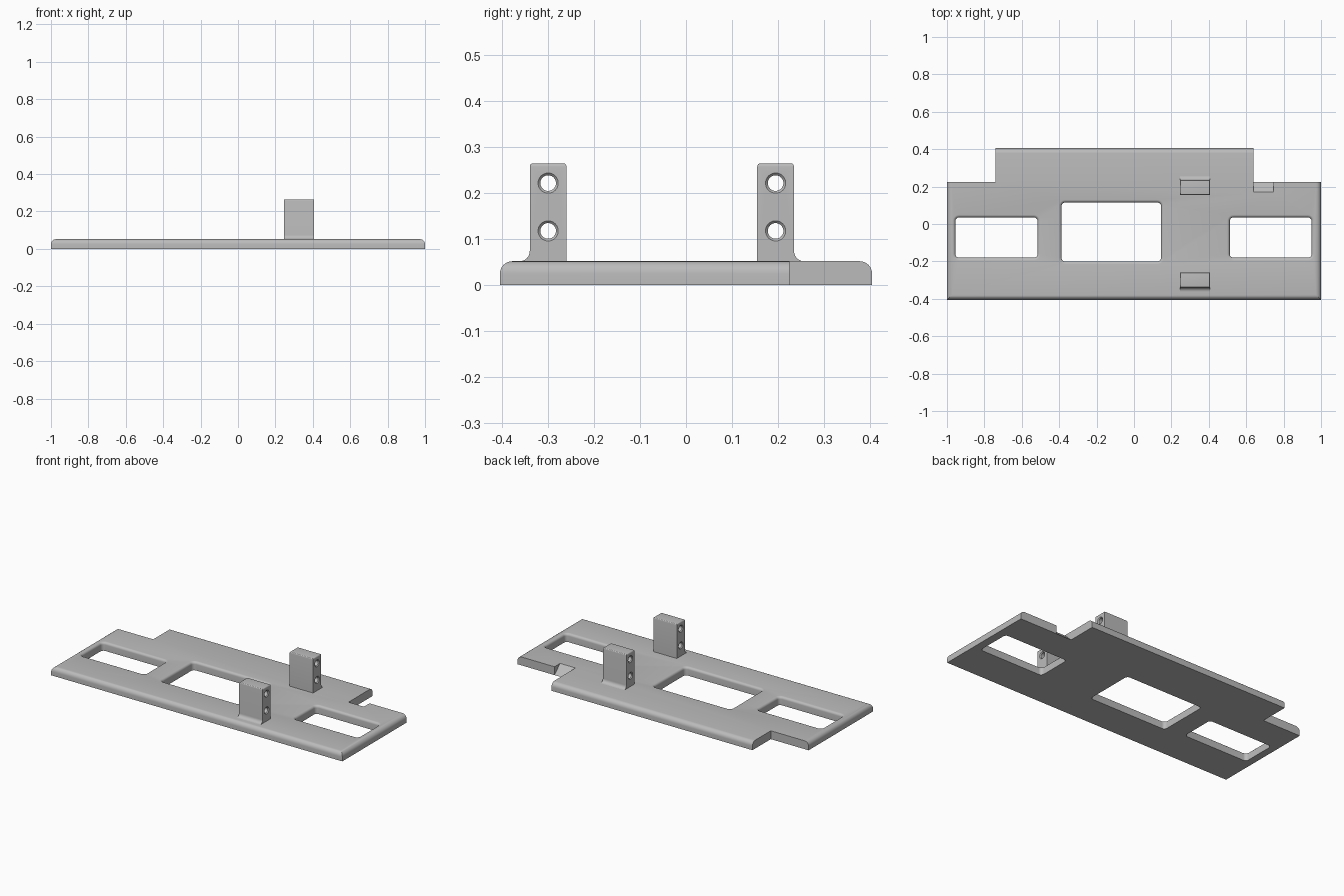
import bpy, bmesh, math
from mathutils import Vector

if "Cube" in bpy.data.objects:
    bpy.data.objects.remove(bpy.data.objects["Cube"], do_unlink=True)

THICK = 0.052
grey = bpy.data.materials.new("plain grey")
grey.use_nodes = True
grey.diffuse_color = (0.5, 0.5, 0.5, 1)
grey.node_tree.nodes["Principled BSDF"].inputs["Base Color"].default_value = (0.5, 0.5, 0.5, 1)


def finish(bm, name):
    bmesh.ops.recalc_face_normals(bm, faces=bm.faces)
    mesh = bpy.data.meshes.new(name)
    bm.to_mesh(mesh)
    bm.free()
    mesh.materials.append(grey)
    obj = bpy.data.objects.new(name, mesh)
    bpy.context.collection.objects.link(obj)
    return obj


def prism(points, direction):
    """Extrude a closed outline along a direction."""
    bm = bmesh.new()
    face = bm.faces.new([bm.verts.new(p) for p in points])
    out = bmesh.ops.extrude_face_region(bm, geom=[face])
    moved = [v for v in out["geom"] if isinstance(v, bmesh.types.BMVert)]
    bmesh.ops.translate(bm, verts=moved, vec=direction)
    bmesh.ops.recalc_face_normals(bm, faces=bm.faces)
    return bm


def loft(rings, name):
    """Join equal rings of points into a capped solid."""
    bm = bmesh.new()
    loops = [[bm.verts.new(p) for p in ring] for ring in rings]
    n = len(loops[0])
    for a, b in zip(loops, loops[1:]):
        for i in range(n):
            j = (i + 1) % n
            bm.faces.new((a[i], a[j], b[j], b[i]))
    bm.faces.new(loops[0])
    bm.faces.new(loops[-1])
    return finish(bm, name)


def round_edges(bm, rule, radius, segments):
    edges = [e for e in bm.edges if rule(e.verts[0].co, e.verts[1].co)]
    bmesh.ops.bevel(bm, geom=edges, offset=radius, segments=segments,
                    profile=0.5, affect='EDGES', clamp_overlap=True)


def cut(obj, cutter):
    cutter.hide_render = True
    mod = obj.modifiers.new("cut", 'BOOLEAN')
    mod.object = cutter
    mod.operation = 'DIFFERENCE'
    mod.solver = 'EXACT'
    bpy.context.view_layer.objects.active = obj
    bpy.ops.object.modifier_apply(modifier=mod.name)
    bpy.data.objects.remove(cutter, do_unlink=True)


def smooth(obj):
    bpy.ops.object.select_all(action='DESELECT')
    obj.select_set(True)
    bpy.context.view_layer.objects.active = obj
    bpy.ops.object.shade_smooth_by_angle(angle=math.radians(30))


def rounded_rect(x0, x1, y0, y1, r, z):
    ring = []
    corners = [(x1 - r, y1 - r), (x0 + r, y1 - r), (x0 + r, y0 + r), (x1 - r, y0 + r)]
    for k, (cx, cy) in enumerate(corners):
        for s in range(7):
            a = math.pi / 2 * (k + s / 6)
            ring.append((cx + r * math.cos(a), cy + r * math.sin(a), z))
    return ring


# Base plate with a wide rear tab and two set-back wings
outline = [(-1, -0.405), (1, -0.405), (1, 0.225), (0.64, 0.225),
           (0.64, 0.405), (-0.74, 0.405), (-0.74, 0.225), (-1, 0.225)]
bm = prism([(x, y, 0) for x, y in outline], Vector((0, 0, THICK)))


def outer_top(a, b):
    if min(a.z, b.z) < THICK - 0.001:
        return False
    mid = (a + b) / 2
    return abs(mid.x) > 0.99 or abs(mid.y) > 0.4


round_edges(bm, outer_top, 0.027, 6)
plate = finish(bm, "base_plate")

# Three windows with softened upper rims
FILLET = 0.015
for x0, x1, y0, y1 in [(-0.955, -0.515, -0.18, 0.035),
                       (-0.388, 0.145, -0.2, 0.115),
                       (0.512, 0.95, -0.18, 0.035)]:
    steps = [(0, -0.05)]
    for s in range(6):
        a = math.pi / 2 * s / 5
        steps.append((FILLET * (1 - math.cos(a)), THICK - FILLET * (1 - math.sin(a))))
    steps.append((FILLET, 0.1))
    cut(plate, loft([rounded_rect(x0 - g, x1 + g, y0 - g, y1 + g, 0.02 + g, z)
                     for g, z in steps], "window_cutter"))

# Sloped notch in the left wing beside the tab
ramp = [(0.16, 0.0615), (0.235, -0.0095), (0.235, 0.0615)]
cut(plate, finish(prism([(0.64, y, z) for y, z in ramp], Vector((0.106, 0, 0))), "notch_cutter"))
smooth(plate)

# Two upright brackets, each with an outward foot fillet and two cross holes
X0, X1, TOP, HALF, FOOT = 0.245, 0.407, 0.265, 0.04, 0.022
for name, cy, side in [("front_bracket", -0.3, -1), ("rear_bracket", 0.195, 1)]:
    profile = [(-HALF, THICK - 0.01), (-HALF, TOP), (HALF, TOP)]
    for s in range(7):
        a = math.pi / 2 * s / 6
        profile.append((HALF + FOOT * (1 - math.cos(a)), THICK + FOOT * (1 - math.sin(a))))
    profile.append((HALF + FOOT, THICK - 0.01))
    bm = prism([(X0, cy + side * y, z) for y, z in profile], Vector((X1 - X0, 0, 0)))
    round_edges(bm, lambda a, b: min(a.z, b.z) > TOP - 0.001, 0.007, 4)
    bracket = finish(bm, name)

    for cz in (0.222, 0.118):
        stations = [(X0 - 0.01, 0.022), (X0, 0.022), (X0 + 0.005, 0.017),
                    (X1 - 0.005, 0.017), (X1, 0.022), (X1 + 0.01, 0.022)]
        rings = [[(x, cy + r * math.cos(t * math.pi / 16), cz + r * math.sin(t * math.pi / 16))
                  for t in range(32)] for x, r in stations]
        cut(bracket, loft(rings, "hole_cutter"))
    smooth(bracket)
